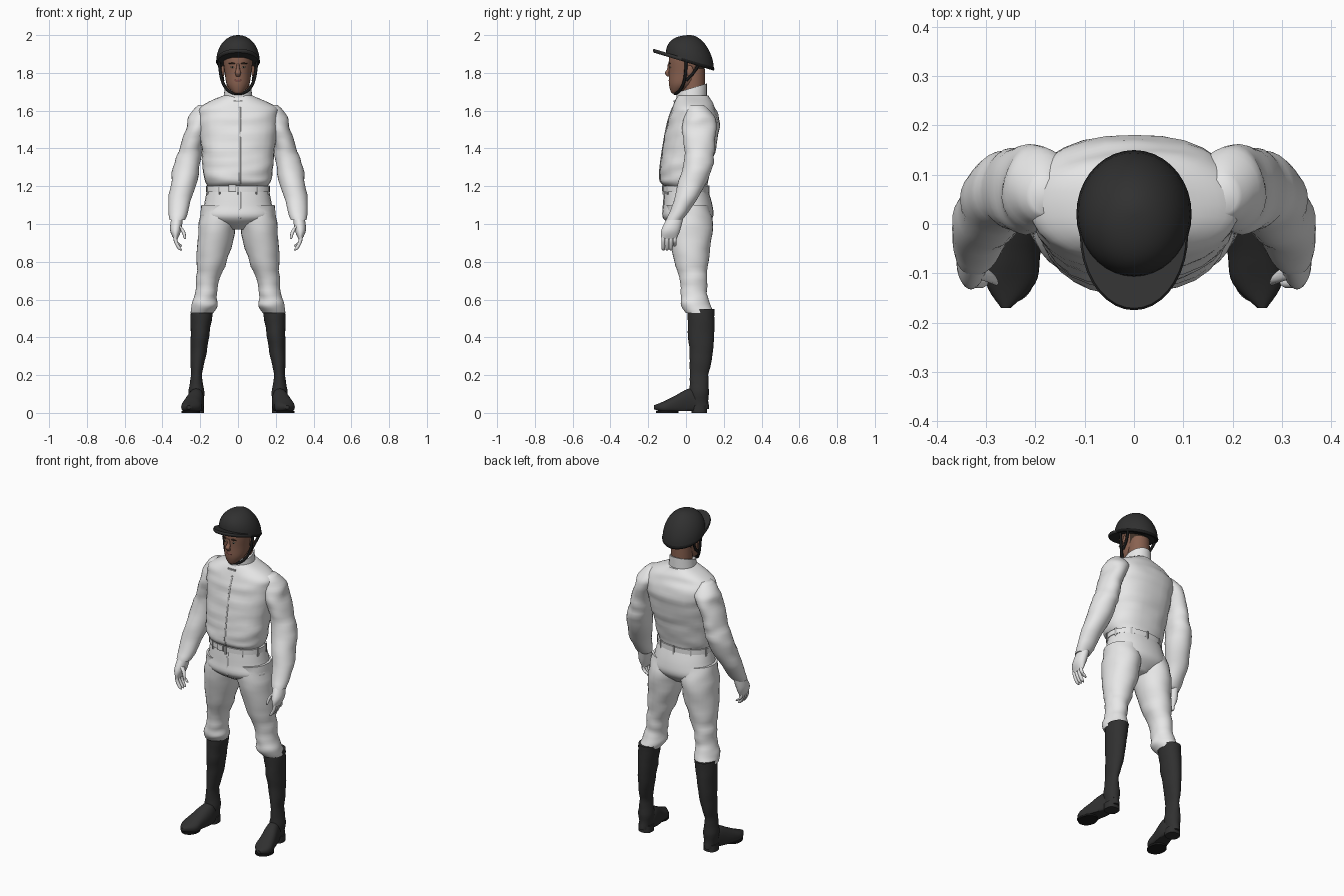
import bpy, bmesh, math
from mathutils import Vector, Matrix, noise

old = bpy.data.objects.get("Cube")
if old:
    bpy.data.objects.remove(old, do_unlink=True)


def material(name, red, green, blue):
    mat = bpy.data.materials.new(name)
    mat.use_nodes = True
    mat.diffuse_color = (red, green, blue, 1)
    shader = mat.node_tree.nodes["Principled BSDF"]
    shader.inputs["Base Color"].default_value = mat.diffuse_color
    return mat


WHITE = material("white cloth", .8, .8, .8)
SEAM = material("seam grey", .5, .5, .5)
BLACK = material("black leather", .03, .03, .03)
TRIM = material("black trim", .01, .01, .01)
SKIN = material("skin", .25, .12, .08)
HAIR = material("dark hair", .05, .03, .02)
LIPS = material("lips", .2, .07, .06)
EYE = material("eye white", .4, .4, .3)
SIDES = (("left", 1), ("right", -1))


def link(name, data, mat):
    data.materials.append(mat)
    ob = bpy.data.objects.new(name, data)
    bpy.context.scene.collection.objects.link(ob)
    return ob


def finish(bm, name, mat):
    bmesh.ops.recalc_face_normals(bm, faces=bm.faces)
    mesh = bpy.data.meshes.new(name)
    bm.to_mesh(mesh)
    bm.free()
    ob = link(name, mesh, mat)
    bpy.ops.object.select_all(action='DESELECT')
    ob.select_set(True)
    bpy.context.view_layer.objects.active = ob
    bpy.ops.object.shade_smooth_by_angle(angle=math.radians(50))
    return ob


def spline(rings, steps):
    """Smoothly interpolate between neighbouring rings."""
    rings = [Vector(tuple(ring) + (0,) * (6 - len(ring))) for ring in rings]
    padded = [rings[0], *rings, rings[-1]]
    for a, b, c, d in zip(padded, padded[1:], padded[2:], padded[3:]):
        for step in range(steps):
            t = step / steps
            in_slope, out_slope = (c - a) / 2, (d - b) / 2
            bend = 3 * (c - b) - 2 * in_slope - out_slope
            twist = 2 * (b - c) + in_slope + out_slope
            yield b + t * (in_slope + t * (bend + t * twist))
    yield rings[-1]


def loft(name, rings, mat, side=1, power=2, wrinkle=0, lengthwise=False, steps=5, sides=28):
    """Skin over rings of centre x, y, z, two radii and an optional tilt."""
    bm = bmesh.new()
    loops = []
    for x, y, z, wide, deep, tilt in spline(rings, steps):
        loop = []
        for k in range(sides):
            angle = math.tau * k / sides
            u, v = (math.copysign(abs(f) ** (2 / power), f)
                    for f in (math.cos(angle), math.sin(angle)))
            if lengthwise:
                p = Vector((x + wide * u, y, max(z + deep * v, .01)))
            else:
                p = Vector((x + wide * u, y + deep * v, z + tilt * deep * v))
            folds = noise.noise(Vector((p.x * 9, p.y * 9, p.z * 22)))
            p += Vector((u, v, 0)) * wrinkle * folds
            p.x *= side
            loop.append(bm.verts.new(p))
        loops.append(loop)
    for low, high in zip(loops, loops[1:]):
        for k in range(sides):
            bm.faces.new((low[k - 1], low[k], high[k], high[k - 1]))
    bm.faces.new(loops[0])
    bm.faces.new(loops[-1])
    return finish(bm, name, mat)


def centred(*rows):
    return [(0, *row) for row in rows]


def ball(name, centre, size, mat):
    bm = bmesh.new()
    place = Matrix.Translation(centre) @ Matrix.Diagonal((*size, 1))
    bmesh.ops.create_uvsphere(bm, u_segments=16, v_segments=10, radius=1, matrix=place)
    finish(bm, name, mat)


def box(name, centre, size, mat, turn=0):
    bm = bmesh.new()
    place = Matrix.Translation(centre) @ Matrix.Rotation(turn, 4, 'Z') @ Matrix.Diagonal((*size, 1))
    bmesh.ops.create_cube(bm, size=1, matrix=place)
    finish(bm, name, mat)


def front_strip(name, rings, mat):
    """Thin raised strip running down the front of a lofted part."""
    path = [(.01, y - deep, z, .005, .003) for x, y, z, wide, deep in rings]
    loft(name, path, mat, sides=8)


def strap(name, points):
    curve = bpy.data.curves.new(name, 'CURVE')
    curve.dimensions = '3D'
    curve.bevel_depth = .008
    curve.bevel_resolution = 2
    line = curve.splines.new('NURBS')
    line.points.add(len(points) - 1)
    for point, place in zip(line.points, points):
        point.co = (*place, 1)
    line.use_endpoint_u = True
    line.order_u = 3
    link(name, curve, TRIM)


# Jacket body, collar and front fastening
torso = centred((0, 1.2, .16, .11), (-.01, 1.24, .18, .13), (.01, 1.36, .19, .14),
                (.04, 1.53, .21, .14), (.04, 1.62, .2, .11), (.04, 1.68, .08, .08))
loft("jacket_body", torso, WHITE, power=2.3, wrinkle=.008, steps=8)
front_strip("jacket_placket", torso[:-1], SEAM)
loft("jacket_collar", centred((.03, 1.64, .08, .08, .2), (.03, 1.72, .07, .08, .3)), WHITE)
box("collar_clasp", (0, -.06, 1.65), (.05, .01, .01), SEAM)

# Breeches seat, belt and buckle
seat = centred((0, 1.2, .16, .11), (.01, 1.1, .18, .13), (.01, 1.03, .19, .13), (.02, .97, .05, .06))
loft("breeches_seat", seat, WHITE, power=2.2)
front_strip("breeches_fly", seat[:-1], WHITE)
loft("belt", centred((0, 1.17, .17, .12), (0, 1.2, .17, .12)), WHITE, power=2.2)
loops = 10
for i in range(loops):
    angle = math.tau * (i + .5) / loops
    spot = (.17 * math.cos(angle), .12 * math.sin(angle), 1.18)
    box(f"belt_loop_{i}", spot, (.01, .01, .05), SEAM, angle)
box("buckle_frame", (-.03, -.12, 1.19), (.04, .01, .04), SEAM)
box("buckle_centre", (-.03, -.12, 1.19), (.03, .015, .03), WHITE)

# Limbs, built once and mirrored
leg = [(.1, .01, 1.1, .09, .11), (.11, .02, .98, .1, .12), (.14, .03, .8, .08, .09),
       (.16, .04, .7, .06, .07), (.17, .04, .62, .06, .07), (.18, .05, .57, .07, .08),
       (.19, .07, .53, .06, .07)]
shaft = [(.19, .08, .55, .06, .07), (.2, .08, .43, .05, .07), (.21, .08, .3, .04, .06),
         (.22, .07, .2, .03, .05), (.22, .07, .1, .04, .05), (.22, .07, .02, .03, .05)]
foot = [(.22, .11, .05, .02, .03), (.22, .03, .06, .04, .07), (.24, -.06, .04, .05, .05),
        (.25, -.12, .03, .05, .03), (.26, -.17, .03, .01, .01)]
heel = [(.22, .07, 0, .04, .04), (.22, .07, .04, .04, .04)]
sole = [(.25, -.1, 0, .05, .06), (.25, -.1, .01, .05, .06)]
sleeve = [(.18, .06, 1.63, .03, .04), (.19, .07, 1.57, .07, .08), (.22, .07, 1.5, .06, .09),
          (.25, .07, 1.4, .06, .08), (.27, .06, 1.3, .07, .08), (.31, -.01, 1.12, .06, .06),
          (.32, -.06, 1.02, .04, .04)]
palm = [(.32, -.05, 1.05, .03, .04), (.33, -.08, .97, .03, .05), (.33, -.09, .92, .01, .04)]
thumb = [(.32, -.09, 1, .01, .02), (.29, -.11, .96, .01, .01), (.28, -.12, .92, .005, .005)]
for word, side in SIDES:
    loft(word + "_breeches_leg", leg, WHITE, side, wrinkle=.009)
    loft(word + "_boot_shaft", shaft, BLACK, side, wrinkle=.004)
    loft(word + "_boot_foot", foot, BLACK, side, power=2.3, lengthwise=True)
    loft(word + "_boot_heel", heel, BLACK, side, power=2.5)
    loft(word + "_boot_sole", sole, TRIM, side)
    loft(word + "_sleeve", sleeve, WHITE, side, wrinkle=.01)
    loft(word + "_glove_palm", palm, WHITE, side)
    loft(word + "_thumb", thumb, WHITE, side, sides=10)
    for i in range(4):
        y = -.12 + i * .02
        tip = .86 + (i == 3) * .02
        finger = [(.33, y, .95, .01, .01), (.33, y, .91, .01, .01),
                  (.31, y, tip + .01, .01, .01), (.3, y, tip, .004, .004)]
        loft(f"{word}_finger_{i}", finger, WHITE, side, sides=10)

# Head and neck, with hair on the back of the skull
loft("neck", centred((.04, 1.64, .06, .06), (.04, 1.82, .06, .06)), SKIN)
head = loft("head", centred((-.06, 1.69, .01, .01), (-.05, 1.7, .03, .03), (-.02, 1.74, .06, .07),
                            (0, 1.8, .07, .09), (.01, 1.88, .08, .1), (.02, 1.93, .07, .09)), SKIN)
head.data.materials.append(HAIR)
for face in head.data.polygons:
    face.material_index = int(face.center.y > .04 and face.center.z > 1.78)
nose = centred((-.09, 1.85, .006, .006), (-.09, 1.82, .01, .01), (-.1, 1.8, .015, .012), (-.09, 1.78, .01, .01))
loft("nose", nose, SKIN, sides=12)
ball("mouth", (0, -.086, 1.76), (.02, .006, .008), LIPS)
for word, side in SIDES:
    ball(word + "_ear", (side * .08, .02, 1.81), (.01, .02, .03), SKIN)
    ball(word + "_eye", (side * .03, -.084, 1.83), (.01, .004, .005), EYE)
    ball(word + "_pupil", (side * .03, -.087, 1.83), (.004, .002, .004), TRIM)
    ball(word + "_eyebrow", (side * .03, -.086, 1.85), (.02, .005, .004), HAIR)

# Helmet dome from a quarter arc, with tilted rim and peak
dome = []
for i in range(9):
    angle = math.pi / 2 * i / 8
    reach = max(math.cos(angle), .02)
    dome.append((0, .02, 1.86 + .14 * math.sin(angle), .115 * reach, .127 * reach, -.3 * reach))
loft("helmet_shell", dome, BLACK, sides=36, steps=2)
for name, y, wide, deep, mat in (("rim", .02, .117, .13, TRIM), ("peak", -.02, .11, .155, BLACK)):
    base = 1.86 - .3 * (y - .02)
    edge = [(0, y, base + lift * .01, wide - abs(lift) * .004, deep - abs(lift) * .004, -.3)
            for lift in (-1, 0, 1)]
    loft("helmet_" + name, edge, mat, sides=36)

# Straps from the helmet to the chin
for word, side in SIDES:
    strap(word + "_chin_strap", [(side * .1, 0, 1.87), (side * .095, 0, 1.79), (side * .07, -.02, 1.72),
                                 (side * .03, -.05, 1.69), (0, -.06, 1.69)])
    strap(word + "_rear_strap", [(side * .1, .07, 1.85), (side * .085, .04, 1.79), (side * .08, 0, 1.76)])
